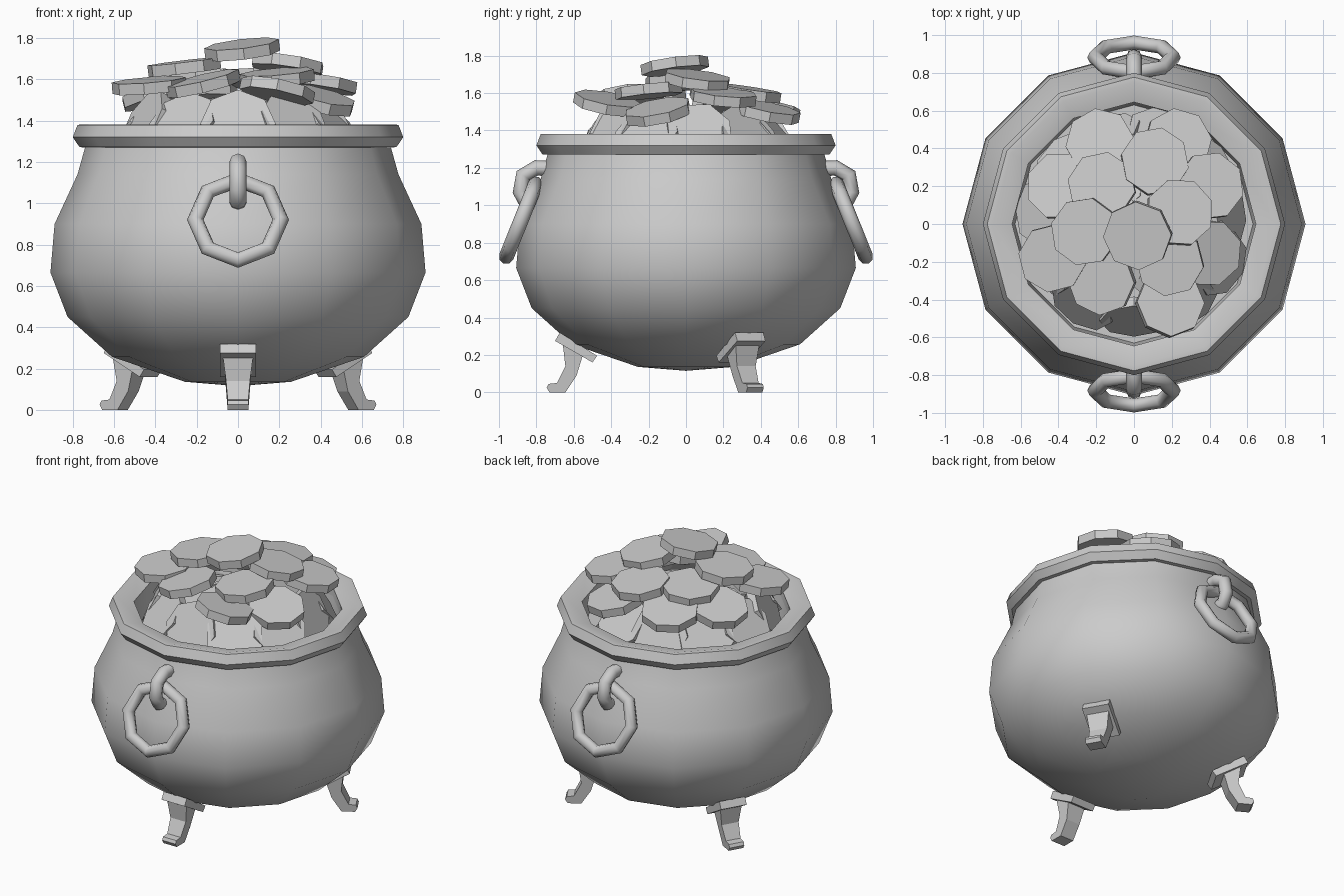
import bpy, bmesh, math
from mathutils import Vector, Matrix

cube = bpy.data.objects.get("Cube")
if cube:
    bpy.data.objects.remove(cube, do_unlink=True)

grey = bpy.data.materials.new("plain grey")
grey.use_nodes = True
grey.diffuse_color = (0.6, 0.6, 0.6, 1)
grey.node_tree.nodes["Principled BSDF"].inputs["Base Color"].default_value = (0.6, 0.6, 0.6, 1)


def finish(name, bm, smooth=None):
    """Turn a bmesh into a named object, optionally smooth shaded."""
    bmesh.ops.recalc_face_normals(bm, faces=bm.faces)
    mesh = bpy.data.meshes.new(name)
    bm.to_mesh(mesh)
    bm.free()
    mesh.materials.append(grey)
    obj = bpy.data.objects.new(name, mesh)
    bpy.context.collection.objects.link(obj)
    if smooth:
        bpy.ops.object.select_all(action='DESELECT')
        obj.select_set(True)
        bpy.context.view_layer.objects.active = obj
        bpy.ops.object.shade_smooth_by_angle(angle=math.radians(smooth))
    return obj


def lathe(name, profile, closed, smooth, sides=12):
    """Spin a (radius, height) profile around z."""
    bm = bmesh.new()
    verts = [bm.verts.new((r, 0, z)) for r, z in profile]
    edges = [bm.edges.new(p) for p in zip(verts, verts[1:])]
    if closed:
        edges.append(bm.edges.new((verts[-1], verts[0])))
    bmesh.ops.spin(bm, geom=verts + edges, cent=(0, 0, 0), axis=(0, 0, 1),
                   angle=math.tau, steps=sides, use_duplicate=False)
    bmesh.ops.remove_doubles(bm, verts=bm.verts, dist=0.0005)
    return finish(name, bm, smooth)


def tube(name, path, radius, closed=False, sides=8):
    """Sweep a round section along a path of points."""
    bm = bmesh.new()
    pts = [Vector(p) for p in path]
    n = len(pts)
    normal = (pts[1] - pts[0]).cross(pts[2] - pts[1]).normalized()
    rings = []
    for i, p in enumerate(pts):
        before = pts[i - 1] if closed or i else p
        after = pts[(i + 1) % n] if closed or i < n - 1 else p
        side = (after - before).normalized().cross(normal)
        rings.append([bm.verts.new(p + radius * (math.cos(a) * side + math.sin(a) * normal))
                      for a in (math.tau * k / sides for k in range(sides))])
    for i in range(n if closed else n - 1):
        a, b = rings[i], rings[(i + 1) % n]
        for k in range(sides):
            j = (k + 1) % sides
            bm.faces.new((a[k], a[j], b[j], b[k]))
    if not closed:
        bm.faces.new(rings[0])
        bm.faces.new(rings[-1])
    return finish(name, bm, 50)


# Round belly with an inner wall and floor
lathe("pot_body", [(0, 0.115), (0.257, 0.136), (0.61, 0.257), (0.825, 0.45), (0.908, 0.665),
                   (0.888, 0.90), (0.777, 1.14), (0.735, 1.29)], False, 60)
lathe("pot_inside", [(0.65, 1.35), (0.63, 1.12), (0, 1.12)], False, 40)

# Thick lip
lathe("rim", [(0.72, 1.27), (0.767, 1.272), (0.80, 1.32), (0.777, 1.38), (0.75, 1.382),
              (0.645, 1.355), (0.645, 1.28)], True, 40)

# Hanging ring and hook, front and back
tilt = math.radians(22)
for label, s in (("front", -1), ("back", 1)):
    ring = []
    for k in range(8):
        a = math.tau * k / 8
        u = 0.21 * math.sin(a)
        ring.append((0.207 * math.cos(a), s * (0.882 - u * math.sin(tilt)),
                     0.92 + u * math.cos(tilt)))
    tube(label + "_ring", ring, 0.04, closed=True)
    hook = [(0.70, 1.195), (0.80, 1.2), (0.87, 1.16), (0.885, 1.07), (0.855, 1.01), (0.77, 1.0)]
    tube(label + "_hook", [(0, s * r, z) for r, z in hook], 0.042)

# Three curved feet, each a tapered profile with a slanted mounting plate
foot = [(0.66, 0.27), (0.645, 0.14), (0.69, 0.05), (0.735, 0.045), (0.745, 0.025), (0.73, 0),
        (0.645, 0), (0.585, 0.09), (0.545, 0.22)]
plate = [(0.675, 0.32), (0.70, 0.275), (0.50, 0.16), (0.475, 0.195)]
for label, angle in (("front", -90), ("left", 30), ("right", 150)):
    turn = Matrix.Rotation(math.radians(angle), 3, 'Z')
    bm = bmesh.new()
    for outline, half in ((foot, lambda z: 0.05 + max(0, z - 0.08) * 0.13),
                          (plate, lambda z: 0.087)):
        a, b = [[bm.verts.new(turn @ Vector((r, s * half(z), z))) for r, z in outline]
                for s in (-1, 1)]
        bm.faces.new(a)
        bm.faces.new(b)
        for i in range(len(a)):
            bm.faces.new((a[i - 1], a[i], b[i], b[i - 1]))
    finish(label + "_foot", bm)


def coin(name, centre, normal, spin=0.0):
    """Flat eight-sided disc facing along normal."""
    bm = bmesh.new()
    place = (Matrix.Translation(centre) @ Vector(normal).to_track_quat('Z', 'Y').to_matrix().to_4x4()
             @ Matrix.Rotation(spin, 4, 'Z'))
    bmesh.ops.create_cone(bm, cap_ends=True, segments=8, radius1=0.182, radius2=0.182,
                          depth=0.055, matrix=place)
    finish(name, bm)


# Loose coins on top: x, y, z, slope along x, slope along y
heap = [(0.02, -0.06, 1.745, 0.12, 0.13), (-0.26, -0.04, 1.66, 0.12, 0.03),
        (-0.17, 0.20, 1.60, 0.10, -0.10), (0.11, 0.33, 1.60, -0.05, -0.15),
        (0.24, 0.06, 1.67, -0.15, -0.13), (0.40, 0.20, 1.58, -0.15, -0.10),
        (0.39, -0.15, 1.50, -0.25, 0.20), (0.19, -0.20, 1.61, 0.08, 0.10),
        (0.19, -0.42, 1.545, -0.20, -0.18), (-0.17, -0.30, 1.58, 0.24, 0.10),
        (-0.43, -0.18, 1.57, 0.08, 0.08), (-0.39, 0.20, 1.52, 0.25, -0.15),
        (-0.18, 0.43, 1.52, 0.10, -0.20), (0.23, 0.43, 1.50, -0.15, -0.20)]
for i, (x, y, z, sx, sy) in enumerate(heap):
    coin(f"top_coin_{i + 1}", (x, y, z), (-sx, -sy, 1), i * 0.3)

# Coins leaning outward around the edge
for i in range(11):
    a = math.tau * i / 11 - math.pi / 2
    lean = 0.5 + 0.2 * (i % 3)
    coin(f"edge_coin_{i + 1}", (0.49 * math.cos(a), 0.49 * math.sin(a), 1.375),
         (math.cos(a), math.sin(a), lean), 0.4 * i)

# Coins filling the middle under the heap
for i in range(6):
    a = math.tau * i / 6
    coin(f"inner_coin_{i + 1}", (0.25 * math.cos(a), 0.25 * math.sin(a), 1.43),
         (0.3 * math.cos(a), 0.3 * math.sin(a), 1), 0.3 * i)
